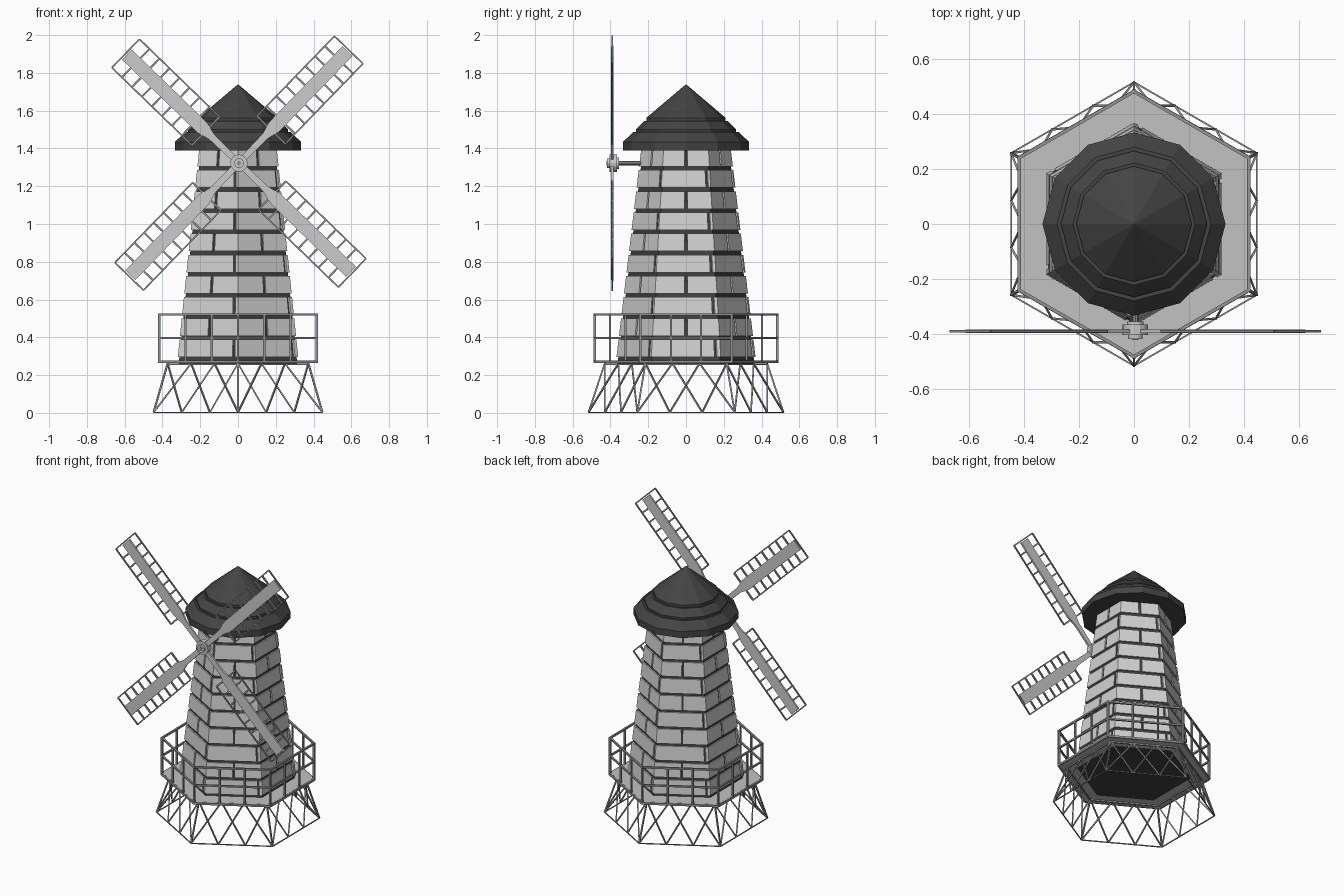
import bpy, bmesh, math
from mathutils import Vector

if "Cube" in bpy.data.objects:
    bpy.data.objects.remove(bpy.data.objects["Cube"])


def material(name, v):
    m = bpy.data.materials.new(name)
    m.diffuse_color = (v, v, v, 1)
    m.use_nodes = True
    m.node_tree.nodes["Principled BSDF"].inputs["Base Color"].default_value = m.diffuse_color
    return m


STONE = material("light stone", 0.64)
MORTAR = material("dark mortar", 0.05)
ROOF = material("charcoal roof", 0.058)
METAL = material("grey metal", 0.3)
BOARD = material("pale board", 0.6)
DECK = material("deck grey", 0.54)


def finish(bm, name, mat):
    bmesh.ops.recalc_face_normals(bm, faces=bm.faces)
    me = bpy.data.meshes.new(name)
    bm.to_mesh(me)
    bm.free()
    me.materials.append(mat)
    ob = bpy.data.objects.new(name, me)
    bpy.context.collection.objects.link(ob)
    return ob


def hull_box(bm, lower, upper):
    """Closed solid between two matching loops of points."""
    a = [bm.verts.new(p) for p in lower]
    b = [bm.verts.new(p) for p in upper]
    bm.faces.new(a)
    bm.faces.new(b)
    n = len(a)
    for i in range(n):
        bm.faces.new((a[i], a[(i + 1) % n], b[(i + 1) % n], b[i]))


def bar(bm, p, q, t=0.009):
    """Square bar between two points."""
    p, q = Vector(p), Vector(q)
    d = (q - p).normalized()
    ref = Vector((0, 0, 1)) if abs(d.z) < 0.9 else Vector((0, 1, 0))
    u = d.cross(ref).normalized() * t / 2
    v = d.cross(u).normalized() * t / 2
    ring = [u + v, u - v, -u - v, -u + v]
    hull_box(bm, [p + r for r in ring], [q + r for r in ring])


def corner(i, r, z):
    a = math.radians(-90 + 60 * i)
    return Vector((r * math.cos(a), r * math.sin(a), z))


def on_side(i, f, r, z):
    """Point at fraction f along side i of a hexagon."""
    return corner(i, r, z).lerp(corner(i + 1, r, z), f)


def revolve(name, mat, profile, n):
    """Faceted solid about z from (radius, height) rows."""
    bm = bmesh.new()
    rings = []
    for r, z in profile:
        if r == 0:
            rings.append([bm.verts.new((0, 0, z))] * n)
        else:
            rings.append([bm.verts.new((r * math.cos(2 * math.pi * k / n),
                                        r * math.sin(2 * math.pi * k / n), z)) for k in range(n)])
    bm.faces.new(rings[0])
    for a, b in zip(rings, rings[1:]):
        for k in range(n):
            j = (k + 1) % n
            bm.faces.new(list(dict.fromkeys((a[k], a[j], b[j], b[k]))))
    if profile[-1][0]:
        bm.faces.new(rings[-1])
    return finish(bm, name, mat)


# Trestle base: thin ground ring, corner legs and crossed braces
bm = bmesh.new()
RB, RT, ZT = 0.516, 0.43, 0.262
for i in range(6):
    bar(bm, corner(i, RB, 0.003), corner(i + 1, RB, 0.003), 0.006)
    bar(bm, corner(i, RT, ZT - 0.005), corner(i + 1, RT, ZT - 0.005))
    bar(bm, corner(i, RB, 0.003), corner(i, RT, ZT))
    for k in range(3):
        f, g = k / 3, (k + 1) / 3
        bar(bm, on_side(i, f, RB, 0.003), on_side(i, g, RT, ZT), 0.008)
        bar(bm, on_side(i, g, RB, 0.003), on_side(i, f, RT, ZT), 0.008)
finish(bm, "trestle_base", METAL)

# Deck
bm = bmesh.new()
hull_box(bm, [corner(i, 0.478, 0.264) for i in range(6)],
         [corner(i, 0.478, 0.278) for i in range(6)])
finish(bm, "deck", DECK)

# Railing around the deck
bm = bmesh.new()
RR = 0.482
for i in range(6):
    for z, t in ((0.27, 0.014), (0.397, 0.011), (0.521, 0.012)):
        bar(bm, corner(i, RR, z), corner(i + 1, RR, z), t)
    for k in range(3):
        bar(bm, on_side(i, k / 3, RR, 0.264), on_side(i, k / 3, RR, 0.526),
            0.013 if k == 0 else 0.011)
finish(bm, "railing", METAL)


def tower_r(z):
    return 0.37 + (z - 0.28) * (0.238 - 0.37) / 1.11


# Tower core, seen as mortar between the blocks
bm = bmesh.new()
hull_box(bm, [corner(i, tower_r(0.26) - 0.01, 0.26) for i in range(6)],
         [corner(i, tower_r(1.4) - 0.01, 1.4) for i in range(6)])
finish(bm, "tower_core", MORTAR)

# Stone courses with staggered joints
bm = bmesh.new()
COURSE, GAP = 0.112, 0.019
for row in range(10):
    z1 = 1.397 - row * COURSE
    z0 = z1 - COURSE + GAP
    joint = 0.5 if row % 2 == 0 else 0.93
    for i in range(6):
        half = 0.007 / tower_r(z0)
        for f, g in ((0, joint - half), (joint + half, 1)):
            loops = []
            for z in (z0, z1):
                r = tower_r(z)
                loops.append([on_side(i, f, r, z), on_side(i, g, r, z),
                              on_side(i, g, r - 0.025, z), on_side(i, f, r - 0.025, z)])
            hull_box(bm, *loops)
finish(bm, "stone_blocks", STONE)

# Stepped twelve-sided roof
revolve("roof", ROOF, [(0.333, 1.39), (0.333, 1.435), (0.28, 1.487), (0.266, 1.487),
                       (0.266, 1.50), (0.222, 1.545), (0.21, 1.545), (0.21, 1.562),
                       (0, 1.74)], 12)

# Shaft and hub, turned to face the front
HX, HZ = 0.005, 1.322
for name, mat, prof, n in (
        ("shaft", METAL, [(0.011, 0.18), (0.011, 0.38)], 8),
        ("hub", BOARD, [(0.03, 0.355), (0.03, 0.365), (0.046, 0.365), (0.046, 0.404),
                        (0.026, 0.404), (0.026, 0.418)], 16),
        ("hub_cap", METAL, [(0.012, 0.41), (0.012, 0.422)], 12)):
    ob = revolve(name, mat, prof, n)
    ob.rotation_euler = (math.pi / 2, 0, 0)
    ob.location = (HX, 0, HZ)

# Four sails: tapered board with a lattice on both sides
boards, lattice = bmesh.new(), bmesh.new()
R0, R1, HALF, YS = 0.245, 0.835, 0.105, -0.39
for s in range(4):
    a = math.radians(45.9 + 90 * s)
    d = Vector((math.cos(a), 0, math.sin(a)))
    w = Vector((-math.sin(a), 0, math.cos(a)))
    c = Vector((HX, YS, HZ))
    outline = [(0.02, 0.016), (0.2, 0.019), (0.27, 0.037), (0.826, 0.037)]
    pts = [c + d * r + w * h for r, h in outline]
    pts += [c + d * r - w * h for r, h in reversed(outline)]
    off = Vector((0, 0.006, 0))
    hull_box(boards, [p - off for p in pts], [p + off for p in pts])
    for side in (-1, 1):
        e = w * HALF * side
        bar(lattice, c + d * R0 + e, c + d * R1 + e, 0.008)
    for k in range(9):
        r = R0 + (R1 - R0) * k / 8
        if k == 8:
            bar(lattice, c + d * r - w * HALF, c + d * r + w * HALF, 0.008)
        else:
            for side in (-1, 1):
                bar(lattice, c + d * r + w * 0.015 * side, c + d * r + w * HALF * side, 0.01)
finish(boards, "sail_boards", BOARD)
finish(lattice, "sail_lattice", METAL)
